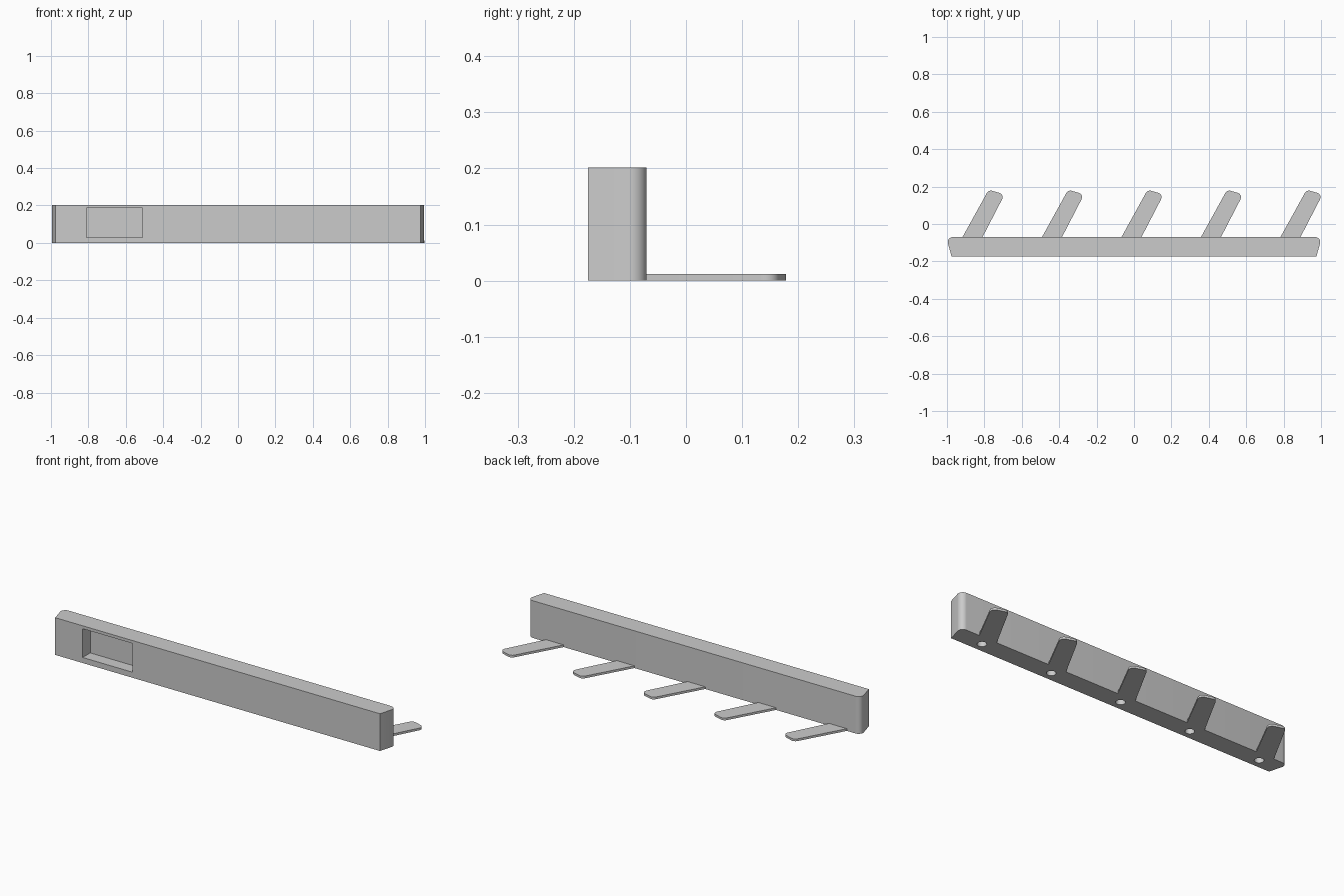
import bpy, bmesh, math
from mathutils import Vector

if "Cube" in bpy.data.objects:
    bpy.data.objects.remove(bpy.data.objects["Cube"])

grey = bpy.data.materials.new("light_grey")
grey.diffuse_color = (0.6, 0.6, 0.6, 1)
grey.use_nodes = True
grey.node_tree.nodes["Principled BSDF"].inputs["Base Color"].default_value = grey.diffuse_color


def rounded(points, steps=8):
    """Round the corners of a polygon given as (x, y, radius)."""
    out = []
    for i, (x, y, r) in enumerate(points):
        p = Vector((x, y))
        if r == 0:
            out.append(p)
            continue
        a = (Vector(points[i - 1][:2]) - p).normalized()
        b = (Vector(points[(i + 1) % len(points)][:2]) - p).normalized()
        half = a.angle(b) / 2
        centre = p + (a + b).normalized() * (r / math.sin(half))
        start = p + a * (r / math.tan(half)) - centre
        sweep = math.pi - 2 * half
        a0 = math.atan2(start.y, start.x)
        for k in range(steps + 1):
            t = a0 + sweep * k / steps
            out.append(centre + Vector((math.cos(t), math.sin(t))) * r)
    return out


def extrude(name, outline, z0, z1):
    """Upright prism from a flat outline."""
    bm = bmesh.new()
    face = bm.faces.new([bm.verts.new((p[0], p[1], z0)) for p in outline])
    ext = bmesh.ops.extrude_face_region(bm, geom=[face], use_keep_orig=True)
    verts = [g for g in ext["geom"] if isinstance(g, bmesh.types.BMVert)]
    bmesh.ops.translate(bm, verts=verts, vec=(0, 0, z1 - z0))
    bmesh.ops.recalc_face_normals(bm, faces=bm.faces)
    mesh = bpy.data.meshes.new(name)
    bm.to_mesh(mesh)
    bm.free()
    mesh.materials.append(grey)
    ob = bpy.data.objects.new(name, mesh)
    bpy.context.collection.objects.link(ob)
    return ob


def activate(ob):
    bpy.ops.object.select_all(action='DESELECT')
    ob.select_set(True)
    bpy.context.view_layer.objects.active = ob


def cut(ob, cutter):
    activate(ob)
    mod = ob.modifiers.new("cut", 'BOOLEAN')
    mod.operation = 'DIFFERENCE'
    mod.solver = 'EXACT'
    mod.object = cutter
    bpy.ops.object.modifier_apply(modifier=mod.name)
    bpy.data.objects.remove(cutter)


def smooth(ob):
    activate(ob)
    bpy.ops.object.shade_smooth_by_angle(angle=math.radians(25))


PITCH = 0.425

# Long bar with tapered ends and rounded rear corners
bar = extrude("bar", rounded([(-0.975, -0.175, 0), (0.975, -0.175, 0),
                              (1.004, -0.07, 0.027), (-1.004, -0.07, 0.027)]), 0, 0.202)

# Rectangular pocket in the front
cut(bar, extrude("pocket_cutter", [(-0.81, -0.3), (-0.51, -0.3),
                                   (-0.51, -0.11), (-0.81, -0.11)], 0.03, 0.186))

# Round holes in the underside, one per hook
for i in range(5):
    cx = -0.872 + i * PITCH
    circle = [(cx + 0.023 * math.cos(k * math.tau / 32),
               -0.125 + 0.023 * math.sin(k * math.tau / 32)) for k in range(32)]
    cut(bar, extrude("hole_cutter", circle, -0.1, 0.08))
smooth(bar)

# Thin slanted hooks with rounded tips
for i in range(5):
    d = i * PITCH
    hook = extrude("hook_%d" % (i + 1), rounded([
        (-0.917 + d, -0.07, 0), (-0.81 + d, -0.07, 0),
        (-0.692 + d, 0.158, 0.024), (-0.777 + d, 0.183, 0.024)], 6), 0, 0.012)
    smooth(hook)
